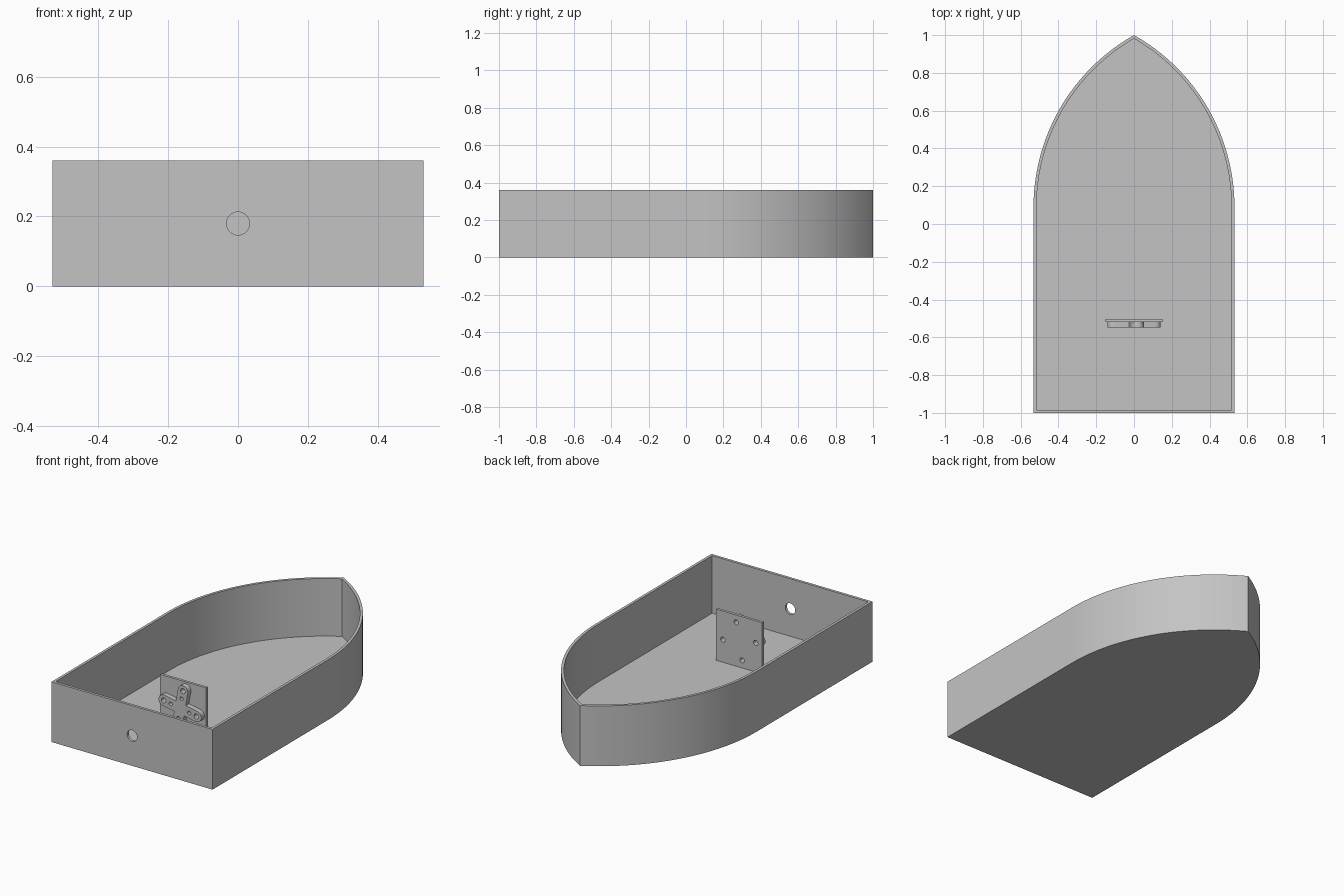
import bpy
import bmesh
from math import sin, cos, pi, asin, sqrt, radians
from mathutils import Matrix, Vector

if "Cube" in bpy.data.objects:
    bpy.data.objects.remove(bpy.data.objects["Cube"], do_unlink=True)

HALF, HEIGHT, WALL = 0.532, 0.36, 0.016
SHOULDER = 0.09                     # where the bow curve begins
PLATE_BACK, PLATE_FRONT, HORN_FRONT = -0.502, -0.518, -0.548
CENTRE_Z = 0.17
ARM, ARM_R, TILT = 0.11, 0.033, radians(-10)

grey = bpy.data.materials.new("plain grey")
grey.use_nodes = True
grey.diffuse_color = (0.55, 0.55, 0.55, 1)
grey.node_tree.nodes["Principled BSDF"].inputs["Base Color"].default_value = (0.55, 0.55, 0.55, 1)


def prism(name, points, low, high, upright=False):
    """Extrude a flat outline along z, or along y when upright (outline is then x, z)."""
    bm = bmesh.new()
    place = (lambda p: (p[0], low, p[1])) if upright else (lambda p: (p[0], p[1], low))
    step = Vector((0, high - low, 0)) if upright else Vector((0, 0, high - low))
    face = bm.faces.new([bm.verts.new(place(p)) for p in points])
    grown = bmesh.ops.extrude_face_region(bm, geom=[face])["geom"]
    bmesh.ops.translate(bm, vec=step, verts=[v for v in grown if isinstance(v, bmesh.types.BMVert)])
    bmesh.ops.recalc_face_normals(bm, faces=bm.faces)
    mesh = bpy.data.meshes.new(name)
    bm.to_mesh(mesh)
    bm.free()
    mesh.materials.append(grey)
    obj = bpy.data.objects.new(name, mesh)
    bpy.context.collection.objects.link(obj)
    return obj


def circle(x, z, radius, count=32):
    return [(x + radius * cos(2 * pi * i / count), z + radius * sin(2 * pi * i / count))
            for i in range(count)]


def activate(obj):
    bpy.ops.object.select_all(action='DESELECT')
    obj.select_set(True)
    bpy.context.view_layer.objects.active = obj


def cut(obj, cutter):
    """Subtract the cutter from the object, then discard it."""
    cutter.hide_render = True
    mod = obj.modifiers.new("cut", 'BOOLEAN')
    mod.operation, mod.solver, mod.object = 'DIFFERENCE', 'EXACT', cutter
    activate(obj)
    bpy.ops.object.modifier_apply(modifier=mod.name)
    bpy.data.objects.remove(cutter, do_unlink=True)


def boat_outline(inset, count=40):
    """Square stern, straight sides and two arcs meeting in a pointed bow."""
    length = 1 - SHOULDER
    full = (HALF ** 2 + length ** 2) / (2 * HALF)
    offset, radius = full - HALF, full - inset
    end = asin(sqrt(radius ** 2 - offset ** 2) / radius)
    arc = [(radius * cos(end * i / count) - offset, SHOULDER + radius * sin(end * i / count))
           for i in range(count)]
    tip = (0, SHOULDER + radius * sin(end))
    stern = inset - 1
    return ([(inset - HALF, stern), (HALF - inset, stern)] + arc + [tip]
            + [(-x, y) for x, y in reversed(arc)])


def turned(x, z, quarter):
    """Place a point of one arm at the given quarter turn of the tilted cross."""
    v = Matrix.Rotation(TILT + quarter * pi / 2, 2) @ Vector((x, z))
    return (v.x, v.y + CENTRE_Z)


# Open hull with a round hole in the stern
hull = prism("hull", boat_outline(0), 0, HEIGHT)
cut(hull, prism("hollow", boat_outline(WALL), WALL, HEIGHT + 0.1))
cut(hull, prism("stern_hole", circle(0, HEIGHT / 2, 0.033), -1.1, -0.9, True))

# Upright mounting plate standing on the floor
plate = prism("mounting_plate",
              [(-0.152, WALL), (0.152, WALL), (0.152, 0.322), (-0.152, 0.322)],
              PLATE_FRONT, PLATE_BACK, True)

# Four-armed bracket with rounded ends
outline = []
for q in range(4):
    for i in range(17):
        a = -pi / 2 + pi * i / 16
        outline.append(turned(ARM + ARM_R * cos(a), ARM_R * sin(a), q))
    outline.append(turned(ARM_R, ARM_R, q))
bracket = prism("cross_bracket", outline, HORN_FRONT, PLATE_FRONT, True)

# Screw holes: the outer ones pass through the plate as well
for q in range(4):
    for target in (plate, bracket):
        cut(target, prism("screw_hole", circle(*turned(ARM, 0, q), 0.015, 24), -0.6, -0.4, True))
    cut(bracket, prism("inner_hole", circle(*turned(0.062, 0, q), 0.011, 24), -0.6, -0.4, True))

for obj in (hull, plate, bracket):
    activate(obj)
    bpy.ops.object.shade_smooth_by_angle(angle=radians(30))
